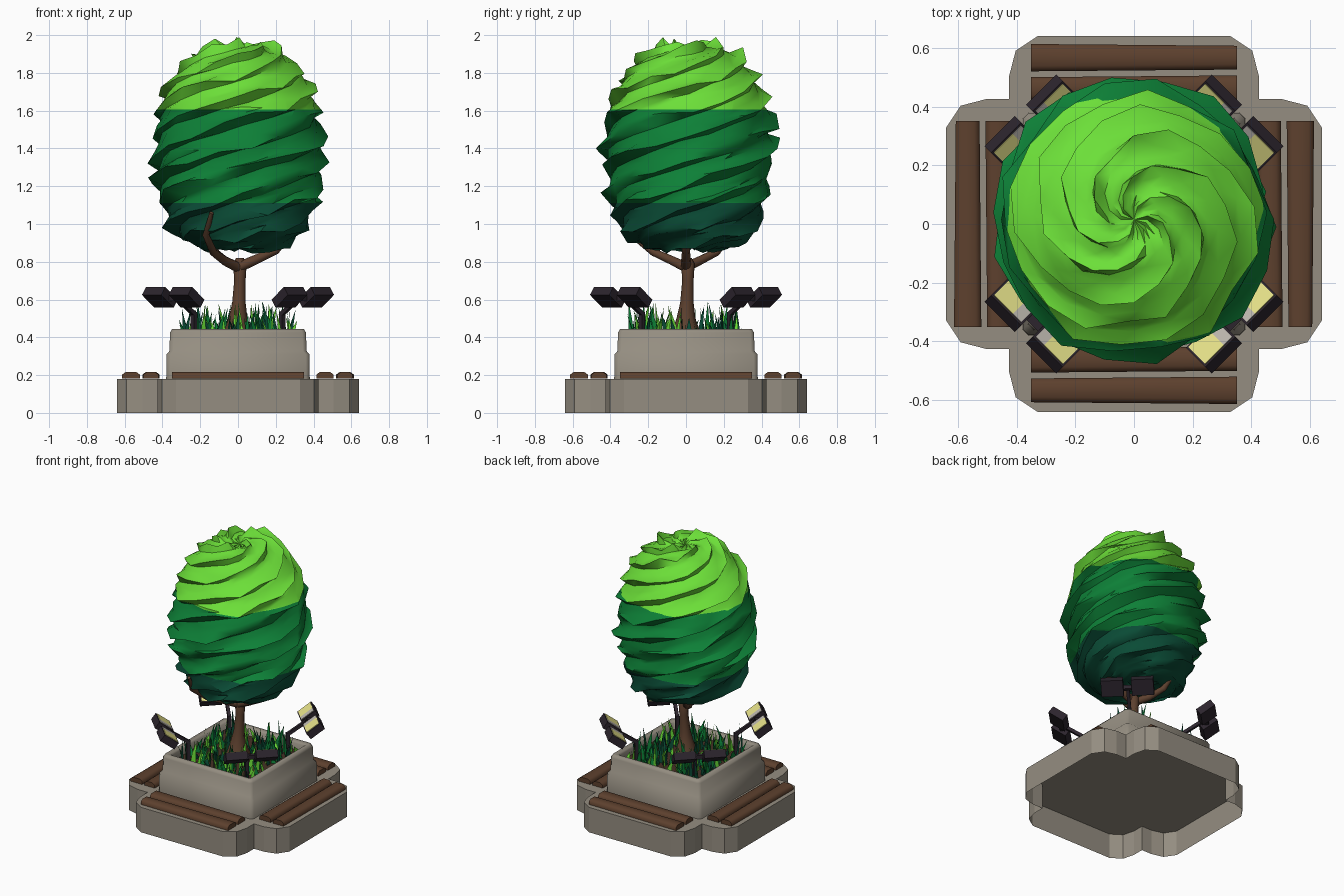
import bpy, bmesh, math, random
from mathutils import Vector, Matrix

if "Cube" in bpy.data.objects:
    bpy.data.objects.remove(bpy.data.objects["Cube"])

random.seed(4)


def mat(name, rgb):
    m = bpy.data.materials.new(name)
    m.diffuse_color = (*rgb, 1)
    m.use_nodes = True
    m.node_tree.nodes["Principled BSDF"].inputs["Base Color"].default_value = m.diffuse_color
    return m


concrete = mat("concrete", (0.30, 0.27, 0.22))
wood = mat("bench wood", (0.11, 0.052, 0.027))
bark = mat("bark", (0.11, 0.052, 0.028))
soil = mat("soil", (0.06, 0.03, 0.018))
metal = mat("lamp metal", (0.025, 0.018, 0.026))
glow = mat("lamp glass", (0.78, 0.75, 0.25))
pale = mat("lamp reflector", (0.5, 0.47, 0.42))
leaf_light = mat("light leaves", (0.15, 0.74, 0.04))
leaf_mid = mat("mid leaves", (0.004, 0.215, 0.038))
leaf_dark = mat("dark leaves", (0.003, 0.07, 0.036))


def finish(bm, name, mats, angle=None):
    me = bpy.data.meshes.new(name)
    bm.to_mesh(me)
    bm.free()
    ob = bpy.data.objects.new(name, me)
    bpy.context.collection.objects.link(ob)
    for m in mats:
        me.materials.append(m)
    if angle:
        bpy.ops.object.select_all(action='DESELECT')
        ob.select_set(True)
        bpy.context.view_layer.objects.active = ob
        bpy.ops.object.shade_smooth_by_angle(angle=math.radians(angle))
    return ob


def loft(bm, loops, cap_end=False):
    rows = [[bm.verts.new(p) for p in l] for l in loops]
    n = len(rows[0])
    for a, b in zip(rows, rows[1:]):
        for i in range(n):
            bm.faces.new((a[i], a[(i + 1) % n], b[(i + 1) % n], b[i]))
    if cap_end:
        bm.faces.new(rows[-1])
    return rows


def box(bm, size, matrix, mi=0):
    r = bmesh.ops.create_cube(bm, size=1, matrix=matrix @ Matrix.Diagonal((*size, 1)))
    for f in {f for v in r['verts'] for f in v.link_faces}:
        f.material_index = mi


def turn(p, k):
    return Matrix.Rotation(k * math.pi / 2, 3, 'Z') @ Vector(p)


# Cross-shaped plinth, open underneath
arm = [(0.425, -0.425), (0.505, -0.425), (0.59, -0.403), (0.64, -0.328),
       (0.64, 0.328), (0.59, 0.403), (0.505, 0.425)]
bm = bmesh.new()
loft(bm, [[turn((x, y, z), k) for k in range(4) for x, y in arm] for z in (0, 0.18)], True)
finish(bm, "plinth", [concrete])


# Square planter wall, slightly wider below, with a rounded rim
def square(h, c, z):
    return [turn(p, k) for k in range(4) for p in ((h, -h + c, z), (h, h - c, z))]


bm = bmesh.new()
loft(bm, [square(h, c, z) for h, c, z in (
    (0.38, 0.02, 0.18), (0.378, 0.02, 0.31), (0.363, 0.02, 0.328), (0.36, 0.02, 0.425),
    (0.35, 0.02, 0.443), (0.325, 0.012, 0.443), (0.315, 0.012, 0.43), (0.312, 0.012, 0.36))])
finish(bm, "planter", [concrete], 60)

bm = bmesh.new()
bm.faces.new([bm.verts.new(p) for p in square(0.315, 0.012, 0.385)])
finish(bm, "soil_bed", [soil])

# Two slightly uneven bench planks on every side
bm = bmesh.new()
for k in range(4):
    for y0, y1, skew in ((-0.61, -0.523, 0.006), (-0.503, -0.418, -0.006)):
        loops = []
        for x, s in ((-0.35, -skew), (0.35, skew)):
            a, b = y0 - s / 2, y1 + s / 2
            sec = ((a, 0.182), (a, 0.203), (a + 0.018, 0.216), (b - 0.018, 0.216), (b, 0.203), (b, 0.182))
            loops.append([turn((x, y, z), k) for y, z in sec])
        rows = loft(bm, loops, True)
        bm.faces.new(rows[0])
bmesh.ops.recalc_face_normals(bm, faces=bm.faces)
finish(bm, "bench_planks", [wood], 60)


# Trunk and branches as tapered tubes
def tube(bm, pts, sides=8):
    loops = []
    for i, (x, y, z, r) in enumerate(pts):
        a, b = pts[max(i - 1, 0)], pts[min(i + 1, len(pts) - 1)]
        q = Vector((0, 0, 1)).rotation_difference(Vector(b[:3]) - Vector(a[:3]))
        loops.append([Vector((x, y, z)) + q @ Vector((r * math.cos(t), r * math.sin(t), 0))
                      for t in (2 * math.pi * j / sides for j in range(sides))])
    loft(bm, loops, True)


bm = bmesh.new()
tube(bm, [(0, 0, 0.38, 0.095), (0, 0, 0.44, 0.072), (0, 0, 0.5, 0.05), (0.005, 0.005, 0.58, 0.036),
          (0.01, 0.01, 0.7, 0.03), (0.01, 0.01, 0.79, 0.036), (0.01, 0.01, 0.82, 0.02)])
tube(bm, [(0, 0, 0.77, 0.028), (0.08, 0, 0.805, 0.026), (0.2, 0, 0.86, 0.021), (0.28, 0, 0.95, 0.016)])
tube(bm, [(0, 0, 0.77, 0.028), (-0.07, -0.07, 0.805, 0.025), (-0.13, -0.17, 0.85, 0.021),
          (-0.17, -0.28, 0.94, 0.018), (-0.14, -0.36, 1.06, 0.011)])
tube(bm, [(0, 0, 0.77, 0.028), (-0.07, 0.07, 0.805, 0.025), (-0.12, 0.16, 0.85, 0.021),
          (-0.15, 0.24, 0.96, 0.016)])
finish(bm, "trunk", [bark], 60)

# Swirled crown: sawtooth ridges twisted around an egg-shaped profile
prof = [(0.89, 0.0), (0.865, 0.2), (0.93, 0.325), (1.02, 0.38), (1.2, 0.43), (1.4, 0.447),
        (1.6, 0.425), (1.75, 0.37), (1.87, 0.27), (1.94, 0.14), (1.92, 0.0)]
lens = [0]
for (z0, r0), (z1, r1) in zip(prof, prof[1:]):
    lens.append(lens[-1] + math.hypot(z1 - z0, r1 - r0))


def crown_point(s):
    for i in range(len(prof) - 1):
        if s <= lens[i + 1] + 1e-6:
            t = (s - lens[i]) / (lens[i + 1] - lens[i])
            return [prof[i][a] * (1 - t) + prof[i + 1][a] * t for a in (0, 1)]


ridges, rows_n = 6, 36
saw = (1.055, 0.945, 0.97, 1.0)
loops = []
for j in range(rows_n + 1):
    z, r = crown_point(lens[-1] * j / rows_n)
    loop = []
    for k in range(ridges * 4):
        t = 2 * math.pi * (k / (ridges * 4) + 2.1 * j / rows_n)
        lip = k % 4 == 0
        f = saw[k % 4] + (random.uniform(-0.06, 0.08) if lip else random.uniform(-0.025, 0.025))
        dz = random.uniform(-0.03, 0.03) if lip else random.uniform(-0.01, 0.01)
        if lip and z > 1.85:
            dz = random.uniform(-0.01, 0.06)
        if r < 0.001:
            f, dz = 1, 0
        loop.append((r * f * math.cos(t), r * f * math.sin(t) + 0.015, z + dz))
    loops.append(loop)
bm = bmesh.new()
loft(bm, loops)
bmesh.ops.remove_doubles(bm, verts=bm.verts, dist=0.0005)
bmesh.ops.triangulate(bm, faces=bm.faces)
for h in (1.11, 1.605):
    bmesh.ops.bisect_plane(bm, geom=bm.verts[:] + bm.edges[:] + bm.faces[:],
                           plane_co=(0, 0, h), plane_no=(0, 0, 1))
bmesh.ops.recalc_face_normals(bm, faces=bm.faces)
for f in bm.faces:
    z = f.calc_center_median().z
    f.material_index = 0 if z > 1.605 else 1 if z > 1.11 else 2
finish(bm, "crown", [leaf_light, leaf_mid, leaf_dark], 50)

# Grass blades, mostly short with some tall ones
bm = bmesh.new()
for i in range(230):
    x, y = random.uniform(-0.29, 0.29), random.uniform(-0.29, 0.29)
    if math.hypot(x, y) < 0.08:
        continue
    h = 0.06 + 0.15 * random.random() ** 1.6
    a, w = random.uniform(0, 6.283), random.uniform(0.013, 0.02)
    base, side = Vector((x, y, 0.383)), Vector((math.cos(a), math.sin(a), 0)) * w
    lean = Vector((random.uniform(-1, 1), random.uniform(-1, 1), 0)) * 0.04
    mid = base + lean * 0.3 + Vector((0, 0, h * 0.5))
    v = [bm.verts.new(p) for p in (base - side, base + side, mid + side * 0.65, mid - side * 0.65,
                                   base + lean + Vector((0, 0, h)))]
    for f in (bm.faces.new(v[:4]), bm.faces.new((v[3], v[2], v[4]))):
        f.material_index = i % 3
finish(bm, "grass", [leaf_light, leaf_mid, leaf_dark])

# Corner lamps: post, bent arm, crossbar, two tilted heads aimed at the tree
bm = bmesh.new()
T, R = Matrix.Translation, Matrix.Rotation
for k in range(4):
    c = R(math.pi / 4 + k * math.pi / 2, 4, 'Z')     # local x points outward
    box(bm, (0.024, 0.024, 0.16), c @ T((0.33, 0, 0.455)))
    box(bm, (0.15, 0.022, 0.022), c @ T((0.39, 0, 0.565)) @ R(math.radians(-34), 4, 'Y'))
    box(bm, (0.028, 0.1, 0.028), c @ T((0.475, 0, 0.607)))
    for s in (-1, 1):
        # tilt the head so its local -x face looks inward and up
        h = c @ T((0.485, 0.1 * s, 0.612)) @ R(math.radians(54), 4, 'Y')
        box(bm, (0.052, 0.145, 0.115), h)
        box(bm, (0.006, 0.09, 0.1), h @ T((-0.027, 0.02 * s, 0)), 1)
        box(bm, (0.006, 0.04, 0.1), h @ T((-0.027, -0.045 * s, 0)), 2)
finish(bm, "corner_lamps", [metal, glow, pale])
